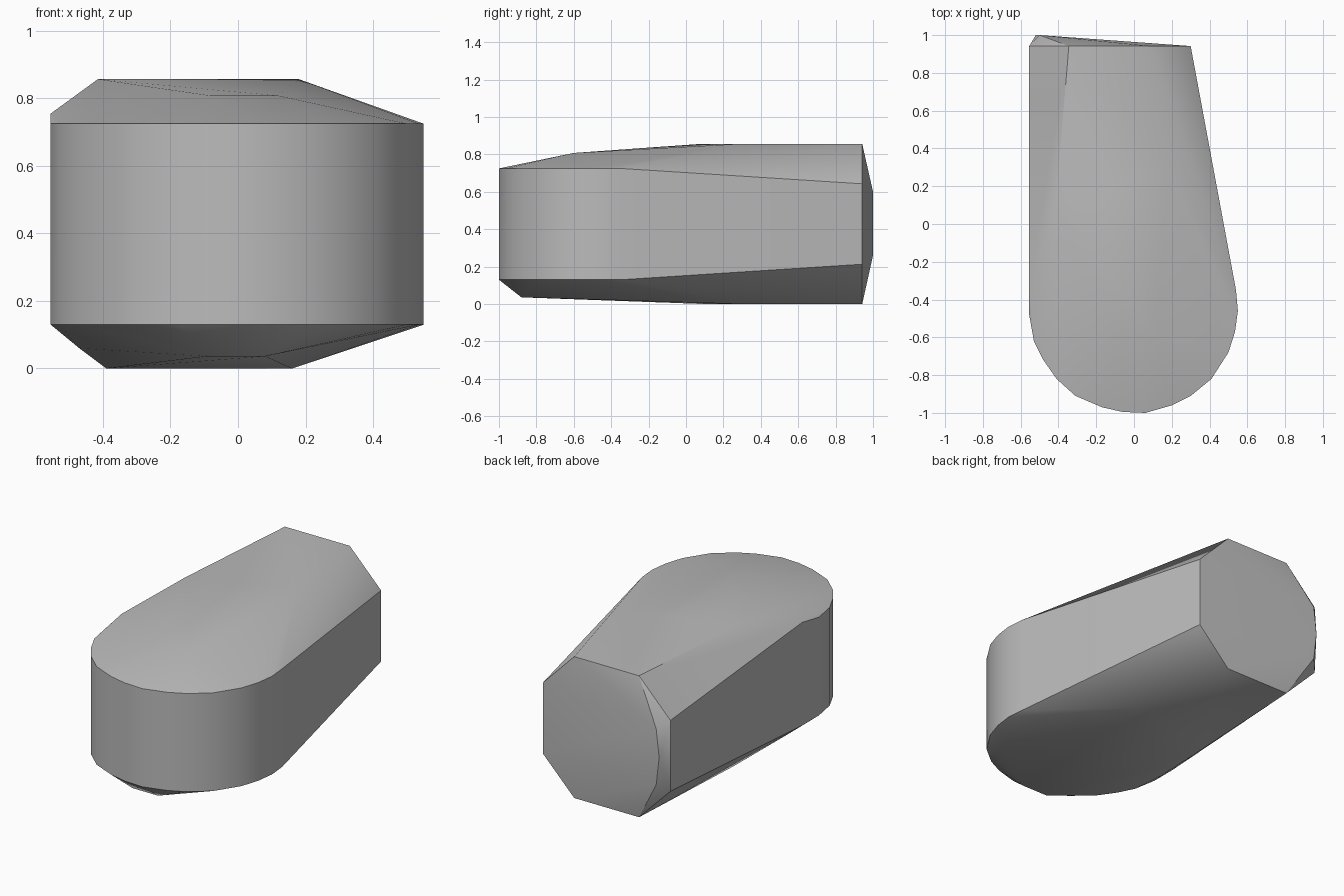
import bpy
import bmesh
import math

cube = bpy.data.objects.get("Cube")
if cube:
    bpy.data.objects.remove(cube, do_unlink=True)


def make_material(name, value):
    mat = bpy.data.materials.new(name)
    mat.use_nodes = True
    colour = (value, value, value, 1)
    mat.diffuse_color = colour
    mat.node_tree.nodes["Principled BSDF"].inputs["Base Color"].default_value = colour
    return mat


# Rounded front outline, shared by the upper and lower rims
rim = [(-.555, -.32), (-.555, -.48), (-.53, -.62), (-.48, -.72), (-.41, -.82),
       (-.31, -.91), (-.17, -.97), (-.06, -.995), (.06, -1), (.2, -.96),
       (.3, -.91), (.41, -.82), (.5, -.68), (.535, -.57), (.55, -.46), (.54, -.35)]
points = [(x, y, z) for x, y in rim for z in (.13, .725)]

# Eight-sided back end
for z_near, z_far in ((0, .213), (.857, .643)):
    points += [(-.345, .942, z_near), (.09, .942, z_near),
               (-.555, .942, z_far), (.3, .942, z_far)]

# Shallow bulge on the back end
points += [(-.5, 1, .26), (-.52, 1, .43), (-.5, 1, .6)]

# Crown and belly ridges
points += [(-.555, -.32, .755), (-.415, .09, .857), (.18, .3, .857),
           (-.08, -.6, .808), (.12, -.6, .808)]
points += [(-.39, .1, 0), (.16, .3, 0), (-.09, -.88, .036), (.08, -.88, .036),
           (-.47, -.32, .06)]

# Skin the points into one closed convex body
bm = bmesh.new()
for p in points:
    bm.verts.new(p)
hull = bmesh.ops.convex_hull(bm, input=bm.verts)
loose = {v for v in hull["geom_interior"] + hull["geom_unused"]
         if isinstance(v, bmesh.types.BMVert) and not v.link_faces}
bmesh.ops.delete(bm, geom=list(loose), context="VERTS")
bmesh.ops.dissolve_limit(bm, angle_limit=math.radians(1), verts=bm.verts, edges=bm.edges)
bmesh.ops.recalc_face_normals(bm, faces=bm.faces)
mesh = bpy.data.meshes.new("rounded_body")
bm.to_mesh(mesh)
bm.free()

body = bpy.data.objects.new("rounded_body", mesh)
bpy.context.collection.objects.link(body)
mesh.materials.append(make_material("plain grey", .5))
bpy.ops.object.select_all(action="DESELECT")
body.select_set(True)
bpy.context.view_layer.objects.active = body
bpy.ops.object.shade_smooth_by_angle(angle=math.radians(30))
